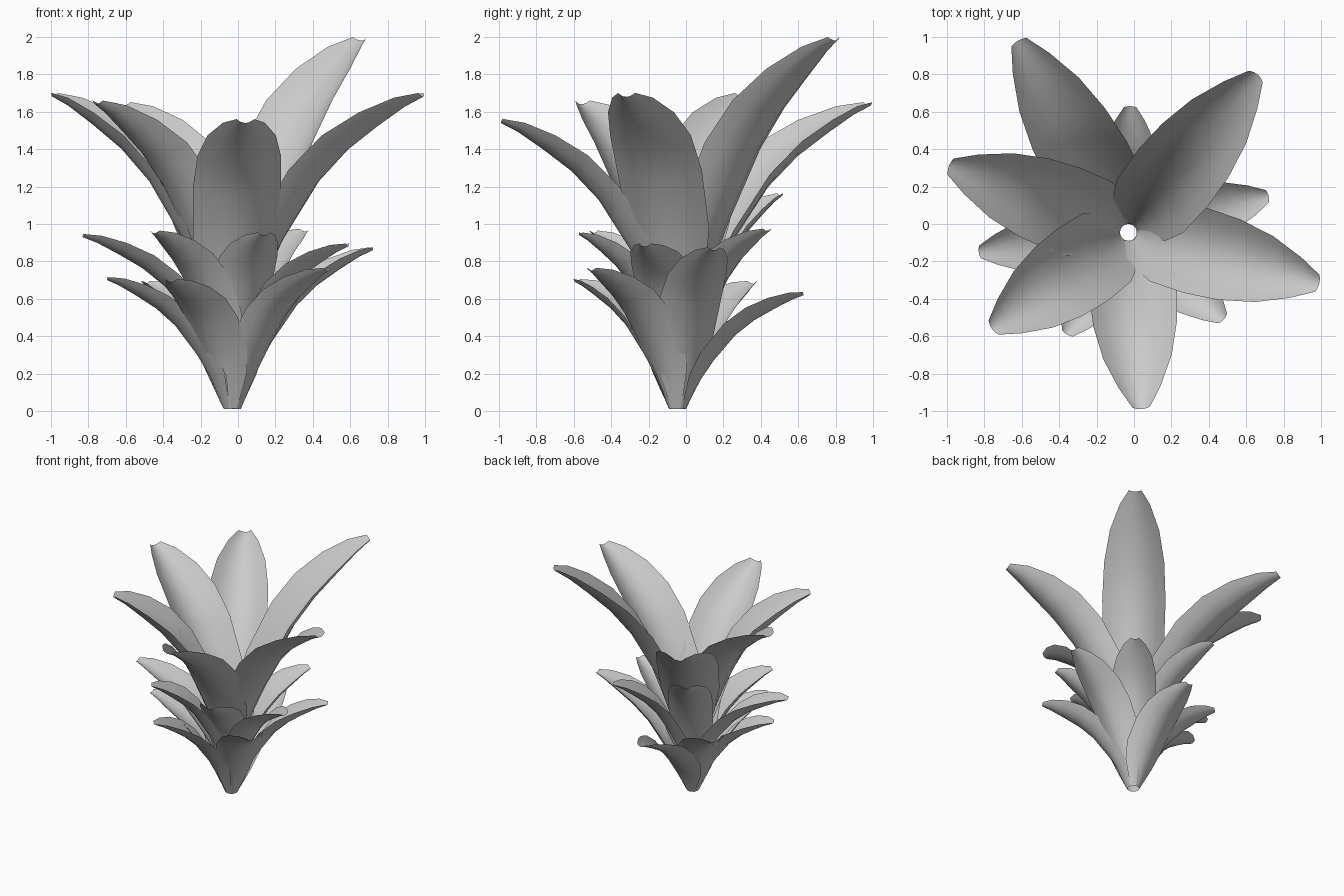
import bpy, math
from mathutils import Vector

if "Cube" in bpy.data.objects:
    bpy.data.objects.remove(bpy.data.objects["Cube"])

CENTRE = Vector((-0.03, -0.045, 0))

# shared leaf profile: (outward fraction, height fraction, half-width fraction)
PROFILE = [(0, 0, .26), (.05, .11, .48), (.12, .25, .75), (.23, .42, .95),
           (.42, .65, 1), (.58, .78, .95), (.75, .88, .78), (.90, .96, .48), (1, 1, .20)]
ACROSS = [-1, -.7, -.35, 0, .35, .7, 1]


def leaf(name, tip, base_z, half_width, straight=0.0, cup=0.5, ring=0.045):
    """Cupped, arching leaf from the stem ring to a blunt tip."""
    tip = Vector(tip)
    out = Vector((tip.x - CENTRE.x, tip.y - CENTRE.y, 0))
    reach = out.length - ring
    out.normalize()
    side = Vector((-out.y, out.x, 0))
    rise = tip.z - base_z
    start = CENTRE + out * ring + Vector((0, 0, base_z))
    mid = [start + out * reach * t + Vector((0, 0, rise * (z + (t - z) * straight)))
           for t, z, w in PROFILE]
    verts, faces = [], []
    n, m = len(PROFILE), len(ACROSS)
    for i, (t, z, w) in enumerate(PROFILE):
        tangent = (mid[min(i + 1, n - 1)] - mid[max(i - 1, 0)]).normalized()
        normal = tangent.cross(side).normalized()
        if normal.z < 0:
            normal = -normal
        hw = half_width * w
        for u in ACROSS:
            verts.append(mid[i] + side * hw * u + normal * hw * cup * u * u)
    for i in range(n - 1):
        for j in range(m - 1):
            a = i * m + j
            faces.append((a, a + m, a + m + 1, a + 1))
    mesh = bpy.data.meshes.new(name)
    mesh.from_pydata(verts, [], faces)
    for p in mesh.polygons:
        p.use_smooth = True
    mesh.update()
    obj = bpy.data.objects.new(name, mesh)
    bpy.context.collection.objects.link(obj)


# bottom, middle and top rosettes of six leaves: tip position of each leaf
tiers = {
    "lower_leaf": (0.01, 0.17, [(-.02, .63, .62), (.72, .15, .86), (.48, -.51, .75),
                                (-.36, -.59, .69), (-.70, -.15, .70), (-.50, .36, .68)]),
    "middle_leaf": (0.18, 0.17, [(.36, .44, .96), (.59, -.22, .88), (.14, -.57, .94),
                                 (-.45, -.50, .95), (-.83, -.15, .93), (-.36, .51, 1.15)]),
    "upper_leaf": (0.37, 0.235, [(-.62, .98, 1.63), (-.99, .31, 1.68), (-.76, -.56, 1.64),
                                 (.04, -.99, 1.54), (.99, -.32, 1.68)]),
}
for name, (base_z, width, tips) in tiers.items():
    for k, tip in enumerate(tips):
        leaf(f"{name}_{k + 1}", tip, base_z, width)

# tallest leaf, a little straighter than the rest
leaf("tall_leaf", (.66, .80, 1.98), 0.37, 0.24, straight=0.12)
